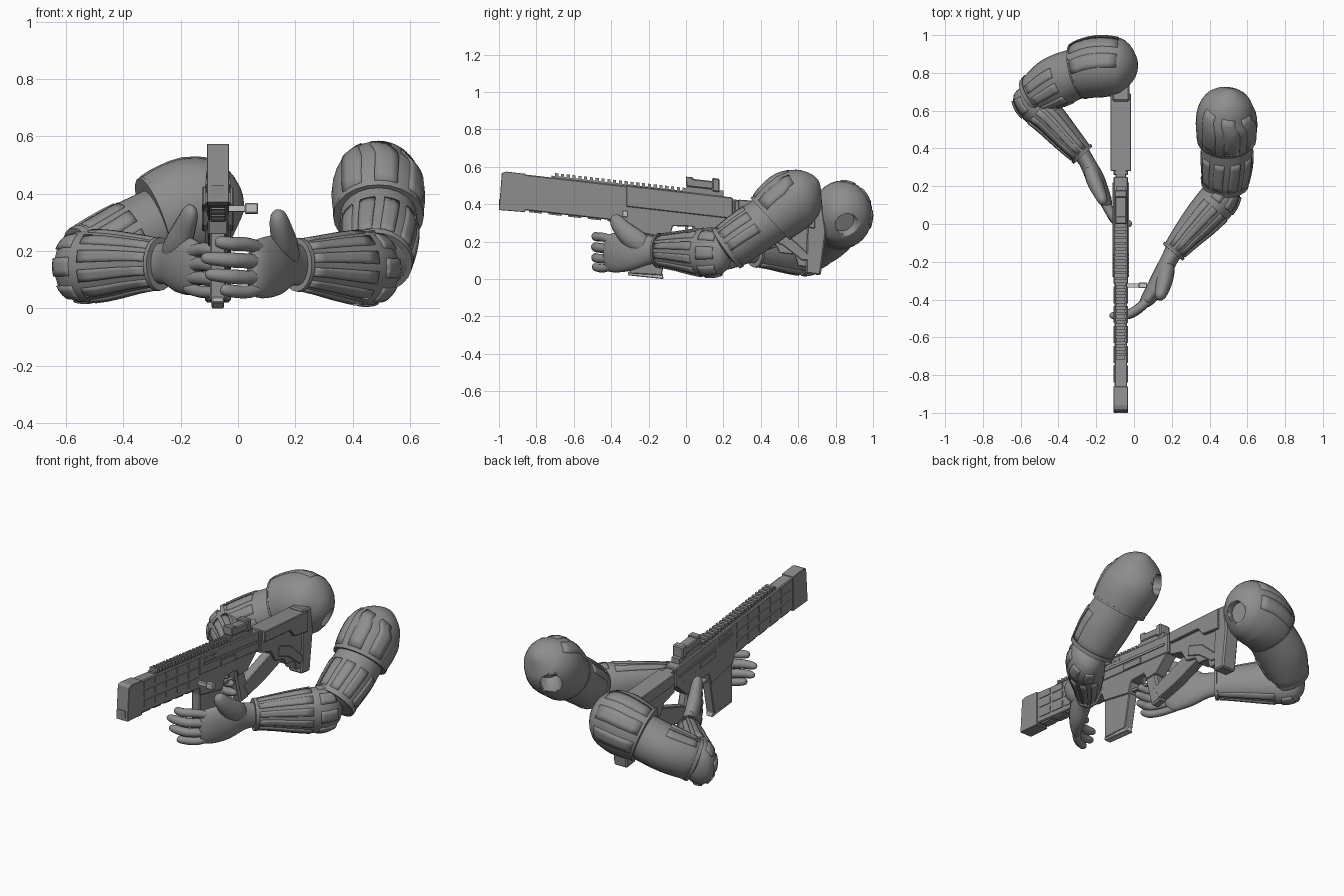
import bpy, bmesh, math
from mathutils import Vector

if "Cube" in bpy.data.objects:
    bpy.data.objects.remove(bpy.data.objects["Cube"])

def material(name, v):
    m = bpy.data.materials.new(name)
    m.diffuse_color = (v, v, v, 1)
    m.use_nodes = True
    m.node_tree.nodes["Principled BSDF"].inputs["Base Color"].default_value = m.diffuse_color
    return m

GREY = material("mid grey", 0.27)
LIGHT = material("light grey", 0.55)

def finish(name, bm, smooth=True, mat=GREY):
    bmesh.ops.recalc_face_normals(bm, faces=bm.faces)
    me = bpy.data.meshes.new(name)
    bm.to_mesh(me)
    bm.free()
    ob = bpy.data.objects.new(name, me)
    bpy.context.collection.objects.link(ob)
    me.materials.append(mat)
    if smooth:
        bpy.ops.object.select_all(action='DESELECT')
        ob.select_set(True)
        bpy.context.view_layer.objects.active = ob
        bpy.ops.object.shade_smooth_by_angle(angle=math.radians(40))
    return ob

# ---- limb helpers: a station is (x, y, z, half width, half height) ----
def sample(st, t):
    f = min(max(t, 0), 1) * (len(st) - 1)
    i = min(int(f), len(st) - 2)
    u = f - i
    p = [st[min(max(i + k, 0), len(st) - 1)] for k in (-1, 0, 1, 2)]
    return [0.5 * (2 * b + (c - a) * u + (2 * a - 5 * b + 4 * c - d) * u * u
                   + (3 * b - a - 3 * c + d) * u ** 3) for a, b, c, d in zip(*p)]

def surface(st, t, ang, lift=0.0, k=1.0):
    s = sample(st, t)
    d = (Vector(sample(st, t + .02)[:3]) - Vector(sample(st, t - .02)[:3])).normalized()
    side = d.cross(Vector((0, 0, 1))).normalized()
    up = side.cross(d)
    return (Vector(s[:3]) + side * math.cos(ang) * (s[3] * k + lift)
            + up * math.sin(ang) * (s[4] * k + lift))

def limb(name, st, cap0=0.0, cap1=0.0, t0=0.0, t1=1.0, lift=0.0, seg=24, n=12):
    ts = {t0 + (t1 - t0) * i / n for i in range(n + 1)}
    for q in (.02, .1, .25, .5):
        if cap0: ts.add(cap0 * q)
        if cap1: ts.add(1 - cap1 * q)
    bm = bmesh.new()
    rings = []
    for t in sorted(ts):
        k = 1.0
        if cap0 and t < cap0: k = math.sqrt(max(0.01, 1 - (1 - t / cap0) ** 2))
        if cap1 and t > 1 - cap1: k = math.sqrt(max(0.01, 1 - (1 - (1 - t) / cap1) ** 2))
        rings.append([bm.verts.new(surface(st, t, 2 * math.pi * j / seg, lift, k)) for j in range(seg)])
    for a, b in zip(rings, rings[1:]):
        for j in range(seg):
            bm.faces.new((a[j], a[(j + 1) % seg], b[(j + 1) % seg], b[j]))
    bm.faces.new(rings[0])
    bm.faces.new(rings[-1])
    return finish(name, bm)

def panel(name, st, t0, t1, a0, a1, lift):
    """Raised armour strip following a limb surface."""
    bm = bmesh.new()
    g = [[bm.verts.new(surface(st, t0 + (t1 - t0) * i / 6, math.radians(a0 + (a1 - a0) * j / 3), lift))
          for j in range(4)] for i in range(7)]
    for i in range(6):
        for j in range(3):
            bm.faces.new((g[i][j], g[i][j + 1], g[i + 1][j + 1], g[i + 1][j]))
    ob = finish(name, bm)
    m = ob.modifiers.new("thickness", 'SOLIDIFY')
    m.thickness, m.offset = 0.02, 0

def panels(name, st, t0, t1, start, end, count, lift=-.005):
    w = (end - start) / count
    for i in range(count):
        panel(name, st, t0, t1, start + w * i + w * .18, start + w * (i + 1) - w * .18, lift)

def shoulder(name, st, start, end, hole_at, hole_dir):
    pad = limb(name, st, cap1=.3, n=16, seg=32)
    bm = bmesh.new()
    bmesh.ops.create_cone(bm, cap_ends=True, segments=20, radius1=.06, radius2=.06, depth=.2)
    cut = finish("shoulder_cutter", bm)
    cut.location = hole_at
    cut.rotation_euler = Vector(hole_dir).to_track_quat('Z', 'Y').to_euler()
    cut.hide_render = True
    cut.hide_viewport = True
    b = pad.modifiers.new("socket", 'BOOLEAN')
    b.operation, b.object, b.solver = 'DIFFERENCE', cut, 'EXACT'
    panels(name + "_ridge", st, .08, .66, start, end, 3, -.006)
    limb(name + "_rim", st, t0=0, t1=.05, lift=.003, n=2)

# ---- left arm ----
l_pad = [(.49, .45, .32, .155, .15), (.49, .52, .385, .163, .165), (.49, .59, .44, .155, .16),
         (.505, .655, .495, .115, .115), (.515, .705, .53, .055, .055)]
shoulder("left_shoulder", l_pad, 10, 150, (.41, .69, .38), (-.6, .65, -.35))
l_upper = [(.49, .50, .36, .13, .13), (.49, .34, .25, .138, .132), (.48, .20, .15, .12, .122)]
limb("left_upper_arm", l_upper, cap1=.15)
panels("left_upper_panel", l_upper, .38, .82, 20, 200, 5)
limb("left_upper_band", l_upper, t0=.84, t1=.92, lift=.005, n=2)
l_fore = [(.50, .24, .14, .08, .10), (.455, .14, .14, .105, .13), (.37, .04, .145, .10, .12),
          (.28, -.06, .15, .08, .10), (.205, -.15, .152, .06, .085)]
limb("left_forearm", l_fore, cap0=.2)
panels("left_forearm_panel", l_fore, .38, .93, 50, 310, 8)
panels("left_elbow_plate", l_fore, .16, .31, 60, 300, 5)
limb("left_cuff", l_fore, t0=.95, t1=1, lift=.008, n=2)

# ---- right arm ----
r_pad = [(-.295, .81, .305, .15, .155), (-.225, .828, .33, .162, .172), (-.15, .835, .35, .162, .178),
         (-.06, .83, .355, .145, .155), (.02, .82, .355, .09, .10)]
shoulder("right_shoulder", r_pad, 80, 210, (.03, .87, .28), (.9, .3, -.35))
r_upper = [(-.27, .81, .295, .13, .13), (-.42, .75, .225, .136, .128), (-.55, .67, .16, .10, .118)]
limb("right_upper_arm", r_upper, cap1=.15)
panels("right_upper_panel", r_upper, .36, .8, 50, 230, 5)
limb("right_upper_band", r_upper, t0=.84, t1=.92, lift=.005, n=2)
r_fore = [(-.58, .73, .14, .07, .10), (-.545, .65, .145, .095, .125), (-.45, .56, .15, .09, .12),
          (-.35, .45, .155, .075, .10), (-.27, .365, .155, .06, .085)]
limb("right_forearm", r_fore, cap0=.2)
panels("right_forearm_panel", r_fore, .38, .93, -130, 130, 8)
panels("right_elbow_plate", r_fore, .16, .31, -120, 120, 5)
limb("right_cuff", r_fore, t0=.95, t1=1, lift=.008, n=2)

# ---- hands: palm, thumb and four fingers each ----
limb("left_palm", [(.22, -.13, .15, .05, .07), (.18, -.20, .155, .045, .078), (.135, -.30, .15, .05, .105),
                   (.08, -.39, .14, .04, .105), (.04, -.43, .14, .028, .09)], cap1=.15)
limb("left_thumb", [(.18, -.20, .17, .04, .05), (.165, -.28, .215, .045, .06), (.15, -.345, .275, .038, .048),
                    (.135, -.39, .34, .027, .032)], .2, .2, seg=14)
for z, tip, r in ((.222, -.08, .024), (.165, -.13, .026), (.108, -.115, .025), (.058, -.06, .022)):
    limb("left_finger", [(.10, -.37, .14 + (z - .14) * .7, r, r), (.04, -.435, z, r, r),
                         (-.03, -.478, z + .004, r, r), (tip, -.485, z + .012, r * .8, r * .8)], .1, .15, seg=12)
limb("right_palm", [(-.29, .39, .155, .05, .07), (-.25, .33, .158, .042, .075), (-.205, .24, .155, .048, .10),
                    (-.165, .15, .145, .04, .10), (-.135, .09, .13, .028, .085)], cap1=.15)
limb("right_thumb", [(-.24, .31, .18, .035, .05), (-.21, .23, .225, .042, .058), (-.18, .16, .295, .034, .045),
                     (-.16, .11, .355, .024, .03)], .2, .2, seg=14)
for z, tip, r in ((.205, -.03, .024), (.155, -.01, .025), (.105, -.02, .024), (.058, -.05, .021)):
    limb("right_finger", [(-.18, .16, .13 + (z - .13) * .8, r, r), (-.13, .07, z, r, r),
                          (-.09, .015, z, r, r), (tip, .0, z + .01, r * .8, r * .8)], .1, .15, seg=12)

# ---- rifle: side profiles extruded across the width ----
GX = -.07

def slab(name, pts, half, x=GX, tilt=False, bevel=.004, mat=GREY):
    """Extrude a (y, z) outline; tilted outlines give z relative to the sloping top line."""
    bm = bmesh.new()
    f = lambda y, z: .465 - .114 * y + z if tilt else z
    a = [bm.verts.new((x - half, y, f(y, z))) for y, z in pts]
    b = [bm.verts.new((x + half, y, f(y, z))) for y, z in pts]
    n = len(pts)
    bm.faces.new(a)
    bm.faces.new(b)
    for i in range(n):
        bm.faces.new((a[i], a[(i + 1) % n], b[(i + 1) % n], b[i]))
    ob = finish(name, bm, False, mat)
    if bevel:
        m = ob.modifiers.new("chamfer", 'BEVEL')
        m.width, m.segments = bevel, 1

def block(name, y0, y1, z0, z1, half, x=GX, bevel=0, mat=GREY):
    slab(name, [(y0, z0), (y1, z0), (y1, z1), (y0, z1)], half, x, True, bevel, mat)

slab("muzzle_shroud", [(-1, -.21), (-.86, -.205), (-.86, 0), (-.96, 0), (-.985, -.01)], .038, tilt=True, bevel=.002)
block("handguard", -.88, -.28, -.195, -.004, .034, bevel=.005)
block("bore", -1.001, -.98, -.195, -.15, .022)
block("top_rail", -.72, .02, -.012, .006, .022)
for i in range(23):
    block("rail_tooth", -.70 + i * .031, -.683 + i * .031, 0, .022, .027)
for i in range(5):
    y = -.84 + i * .105
    block("lower_rail_block", y, y + .07, -.203, -.18, .024)
    for h in (-.165, -.105, -.05):
        block("handguard_panel", y, y + .09, h, h + .04, .038)
block("upper_receiver", -.32, .25, -.115, 0, .038, bevel=.005)
slab("lower_receiver", [(-.32, -.10), (-.32, -.18), (-.30, -.24), (-.09, -.26), (-.07, -.19), (.04, -.18),
                        (.06, -.22), (.14, -.21), (.25, -.10)], .034, tilt=True)
block("receiver_side_rib", -.28, .22, -.065, -.05, .043)
block("ejection_cover", -.12, .02, -.11, -.075, .043)
for i in range(6):
    for h in (-.03, -.055):
        block("vent_stud", -.28 + i * .022, -.268 + i * .022, h, h + .01, .041)
# magazine with base plate, trigger guard, grip and lower brace
slab("magazine", [(-.30, .27), (-.08, .27), (-.13, .02), (-.30, .03)], .027)
slab("magazine_base", [(-.31, .02), (-.12, .0), (-.125, .03), (-.31, .04)], .022, mat=LIGHT)
slab("trigger_guard", [(-.09, .23), (.06, .21), (.06, .225), (-.09, .245)], .016, bevel=0)
slab("trigger", [(.0, .30), (.02, .30), (.0, .24), (-.01, .24)], .008, bevel=0)
slab("grip", [(.03, .29), (.12, .28), (.17, .07), (.09, .06)], .027, bevel=.01)
slab("lower_brace", [(.11, .16), (.16, .08), (.30, .11), (.48, .17), (.48, .25), (.38, .25)], .028)
# stock, cheek rest and butt plate
block("buffer_tube", .22, .40, -.085, -.01, .026)
slab("stock", [(.26, .42), (.68, .39), (.68, .06), (.60, .07), (.58, .13), (.50, .14), (.48, .18),
               (.40, .20), (.36, .27), (.26, .30)], .038)
slab("cheek_rest", [(.28, .425), (.69, .395), (.69, .27), (.56, .29), (.52, .34), (.28, .36)], .055)
slab("stock_lower_rib", [(.42, .22), (.52, .18), (.62, .10), (.66, .10), (.66, .13), (.54, .24), (.43, .28)], .044)
slab("butt_plate", [(.65, .41), (.73, .40), (.75, .25), (.72, .02), (.64, .03)], .045, bevel=.008)
# optic and side handle
block("sight_base", .0, .20, 0, .03, .026)
block("sight_body", .0, .18, .03, .075, .03, bevel=.006)
block("sight_hood", .14, .18, .02, .092, .034, bevel=.006)
block("sight_front", .0, .04, .05, .083, .03, bevel=.004)
block("handle_shaft", -.335, -.315, -.165, -.145, .045, x=0, mat=LIGHT)
block("handle_knob", -.34, -.31, -.172, -.135, .023, x=.047, bevel=.004, mat=LIGHT)
